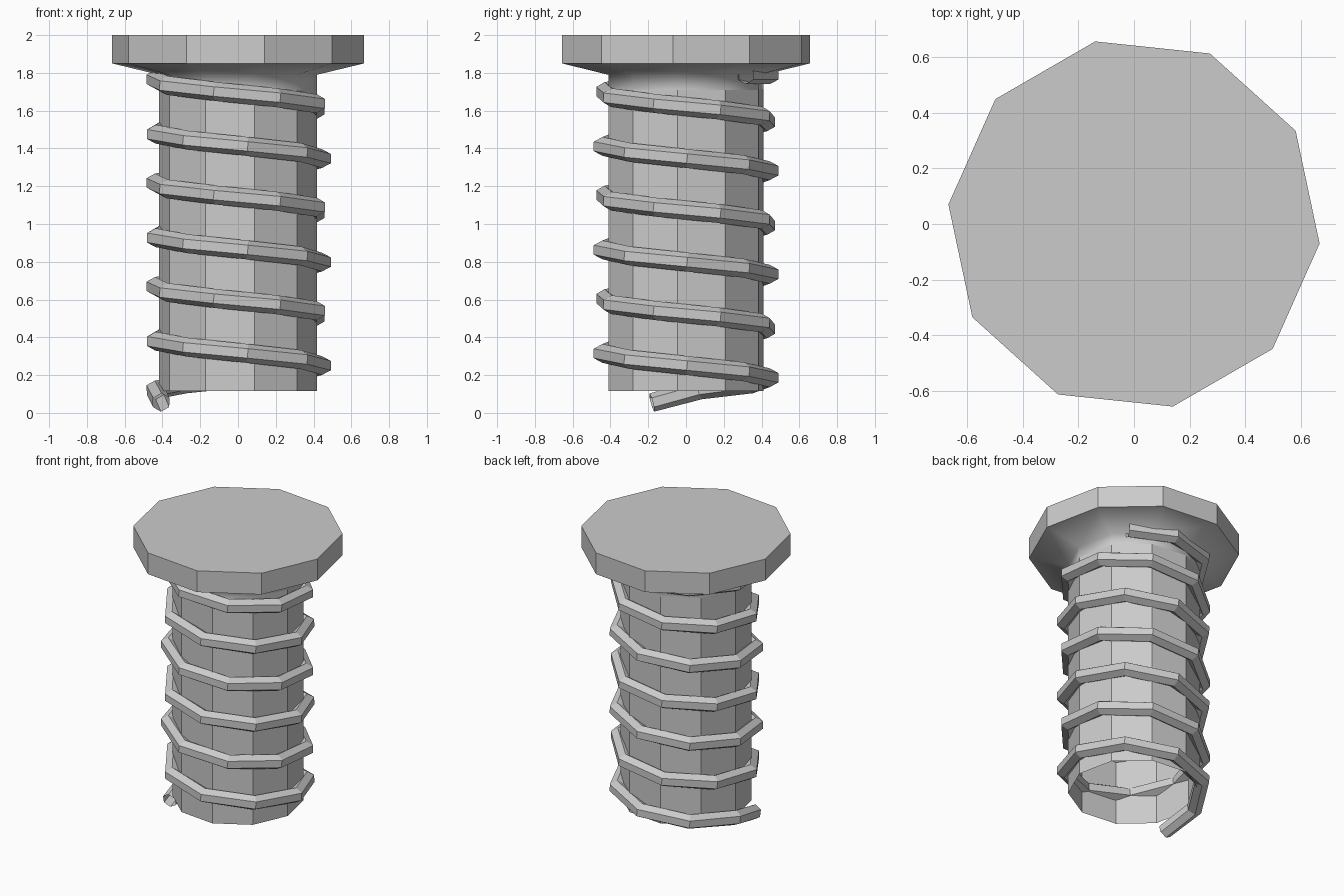
import bpy, bmesh
from math import cos, sin, radians, pi
from mathutils import Vector

if "Cube" in bpy.data.objects:
    bpy.data.objects.remove(bpy.data.objects["Cube"])

SIDES, OFFSET = 10, radians(-6)


def make_object(name, bm):
    bmesh.ops.recalc_face_normals(bm, faces=bm.faces)
    mesh = bpy.data.meshes.new(name)
    bm.to_mesh(mesh)
    bm.free()
    obj = bpy.data.objects.new(name, mesh)
    bpy.context.collection.objects.link(obj)
    return obj


def bridge(bm, a, b, smooth=False):
    n = len(a)
    for i in range(n):
        j = (i + 1) % n
        bm.faces.new((a[i], a[j], b[j], b[i])).smooth = smooth


# Bolt body: open-bottomed shaft, soft flare and flat head in one shell
bm = bmesh.new()
profile = [(0.42, 0.115), (0.42, 1.71), (0.42, 1.79), (0.67, 1.85), (0.67, 2.0)]
rings = []
for r, z in profile:
    rings.append([bm.verts.new((r * cos(OFFSET + 2 * pi * i / SIDES),
                                r * sin(OFFSET + 2 * pi * i / SIDES), z))
                  for i in range(SIDES)])
for k in range(len(rings) - 1):
    bridge(bm, rings[k], rings[k + 1], smooth=k in (1, 2))
bm.faces.new(rings[-1])
make_object("bolt_body", bm)

# Thread path: coarse helix with a drooping start and a level finish
STEP, PITCH, RADIUS, TUBE = 360 / 8.5, 0.274, 0.445, 0.05


def path_point(angle, z):
    return Vector((RADIUS * cos(radians(angle)), RADIUS * sin(radians(angle)), z))


path = [path_point(204, 0.055)]
angle = -84 + 6 * STEP
while angle > 45 - 2160:
    z = 0.315 + (-84 - angle) * PITCH / 360
    path.append(path_point(angle, min(z, 1.79)))
    angle -= STEP
path.append(path_point(45, 1.79))

# Thread: open hexagonal tube swept along the path, mitred at each bend
bm = bmesh.new()
rings = []
last = len(path) - 1
for i, p in enumerate(path):
    tangent = (path[min(i + 1, last)] - path[max(i - 1, 0)]).normalized()
    side = tangent.cross(Vector((0, 0, 1))).normalized()
    up = side.cross(tangent)
    stretch = 1.07 if 0 < i < last else 1.0
    rings.append([bm.verts.new(p + TUBE * (side * (stretch * sin(k * pi / 3))
                                           + up * cos(k * pi / 3)))
                  for k in range(6)])
for a, b in zip(rings, rings[1:]):
    bridge(bm, a, b)
make_object("screw_thread", bm)
